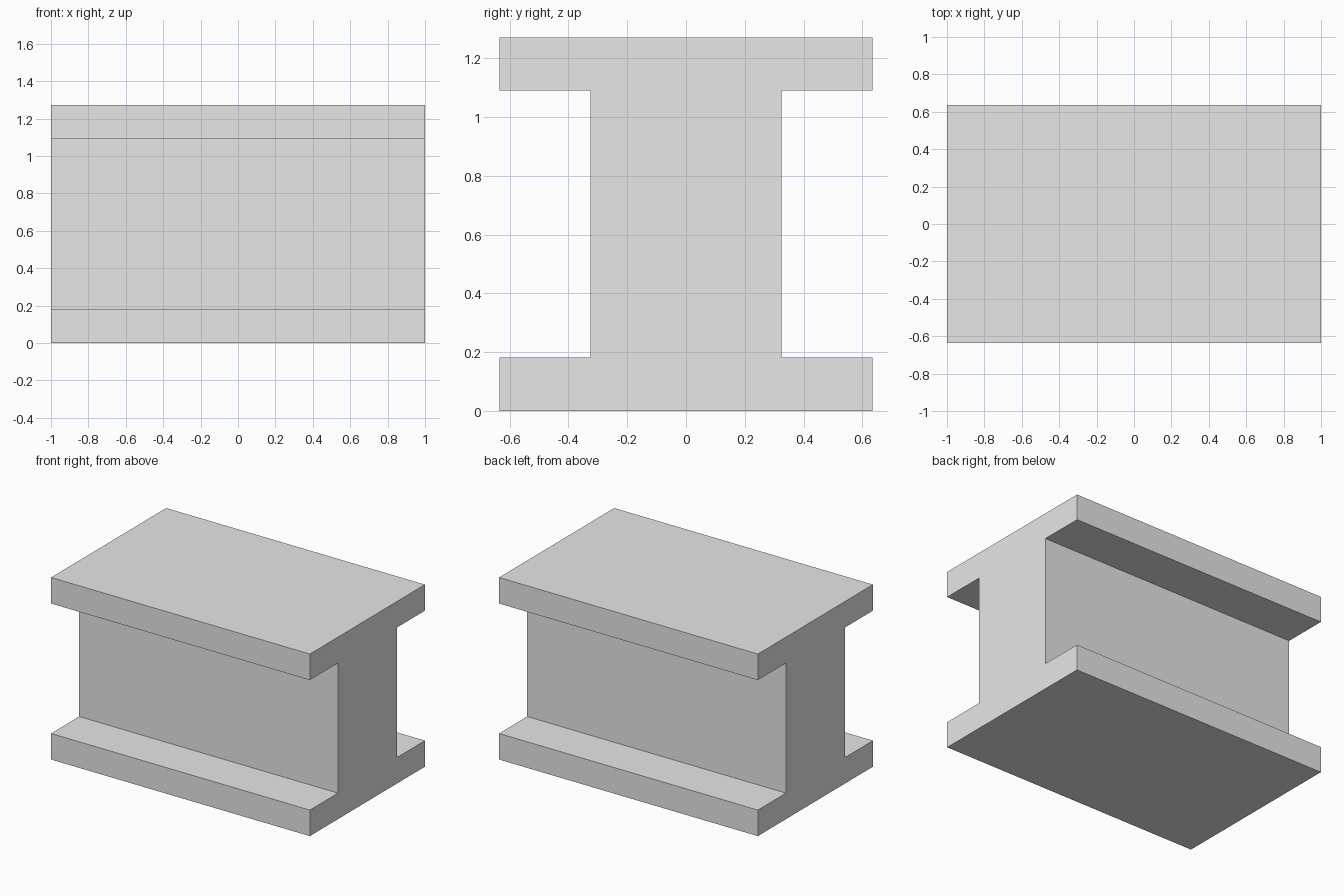
import bpy
import bmesh

cube = bpy.data.objects.get("Cube")
if cube:
    bpy.data.objects.remove(cube, do_unlink=True)

LENGTH = 2.0
HEIGHT = 1.272
FLANGE_HALF = 0.635
WEB_HALF = 0.325
FLANGE_THICK = 0.182

# Plain grey material
grey = bpy.data.materials.new("light_grey")
grey.use_nodes = True
colour = (0.8, 0.8, 0.8, 1.0)
grey.diffuse_color = colour
grey.node_tree.nodes["Principled BSDF"].inputs["Base Color"].default_value = colour

# Right half of the I-shaped section, bottom to top, mirrored for the left
half = [
    (FLANGE_HALF, 0),
    (FLANGE_HALF, FLANGE_THICK),
    (WEB_HALF, FLANGE_THICK),
    (WEB_HALF, HEIGHT - FLANGE_THICK),
    (FLANGE_HALF, HEIGHT - FLANGE_THICK),
    (FLANGE_HALF, HEIGHT),
]
section = half + [(-y, z) for y, z in reversed(half)]

# Beam: section extruded along x
bm = bmesh.new()
end = bm.faces.new([bm.verts.new((-LENGTH / 2, y, z)) for y, z in section])
extruded = bmesh.ops.extrude_face_region(bm, geom=[end], use_keep_orig=True)
moved = [v for v in extruded["geom"] if isinstance(v, bmesh.types.BMVert)]
bmesh.ops.translate(bm, verts=moved, vec=(LENGTH, 0, 0))
bmesh.ops.recalc_face_normals(bm, faces=bm.faces)

mesh = bpy.data.meshes.new("i_beam")
bm.to_mesh(mesh)
bm.free()
mesh.materials.append(grey)
beam = bpy.data.objects.new("i_beam", mesh)
bpy.context.collection.objects.link(beam)
